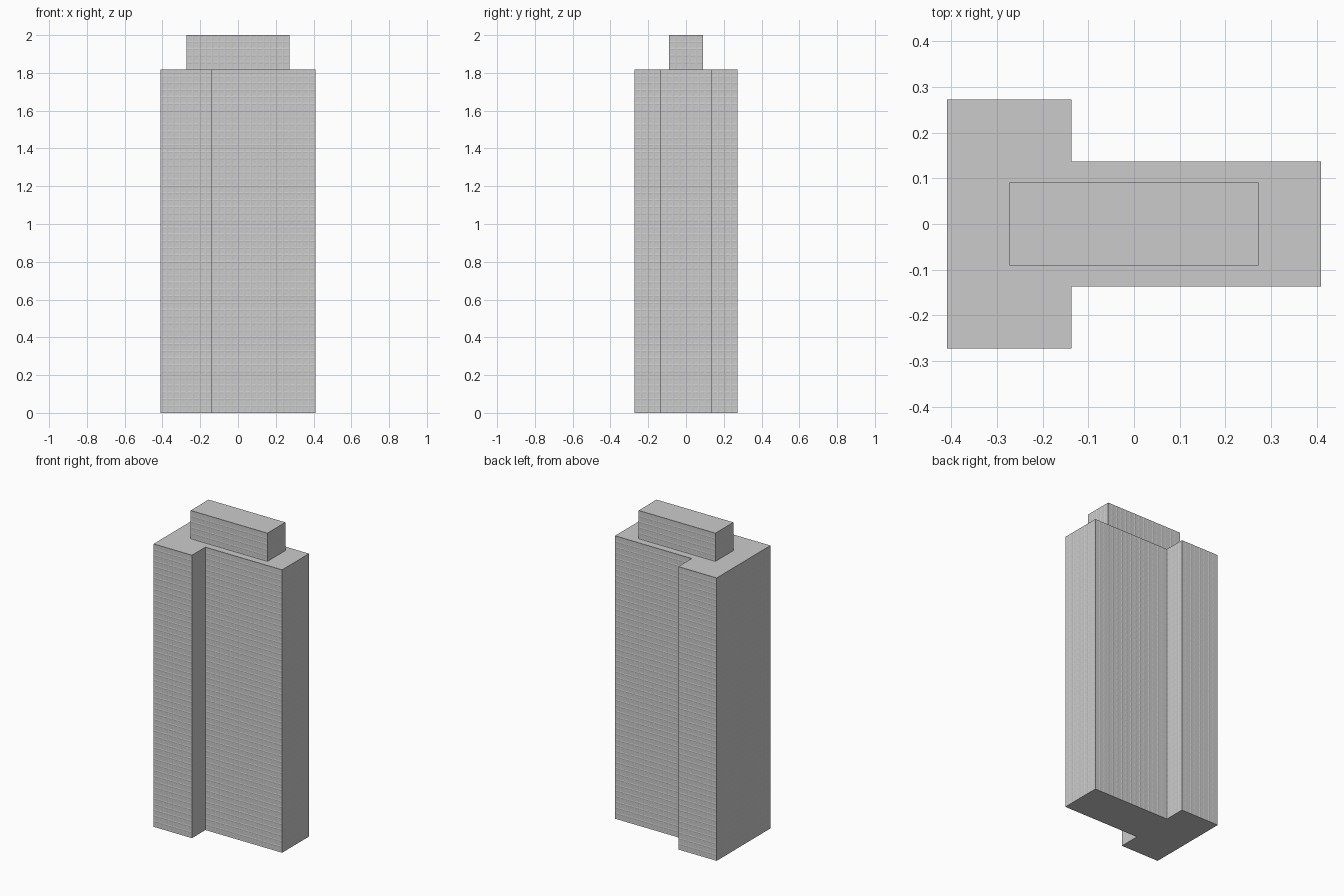
import bpy, bmesh

if "Cube" in bpy.data.objects:
    bpy.data.objects.remove(bpy.data.objects["Cube"])

U = 2 / 22          # module: the building is 22 modules tall
FLOOR = 0.4 * U     # storey height
BAY = 0.375 * U     # window bay width


def windowed_block(name, outline, z0, z1):
    """Prism over a counter-clockwise outline, with a shallow window in every bay."""
    bm = bmesh.new()
    floors = round((z1 - z0) / FLOOR)

    # Walls: a grid of bays along each outline edge
    cells = []
    for (ax, ay), (bx, by) in zip(outline, outline[1:] + outline[:1]):
        length = abs(bx - ax) + abs(by - ay)
        bays = max(1, round(length / BAY))
        grid = [[bm.verts.new((ax + (bx - ax) * i / bays,
                               ay + (by - ay) * i / bays,
                               z0 + (z1 - z0) * j / floors))
                 for i in range(bays + 1)] for j in range(floors + 1)]
        for low, high in zip(grid, grid[1:]):
            for i in range(bays):
                cells.append(bm.faces.new((low[i], low[i + 1], high[i + 1], high[i])))

    # Recessed windows
    bm.normal_update()
    bmesh.ops.inset_individual(bm, faces=cells, thickness=0.009, depth=-0.001)

    # Roof and floor caps
    bm.faces.new([bm.verts.new((x, y, z1)) for x, y in outline])
    bm.faces.new([bm.verts.new((x, y, z0)) for x, y in reversed(outline)])
    bmesh.ops.remove_doubles(bm, verts=bm.verts, dist=1e-5)

    mesh = bpy.data.meshes.new(name)
    bm.to_mesh(mesh)
    bm.free()
    obj = bpy.data.objects.new(name, mesh)
    bpy.context.collection.objects.link(obj)
    return obj


def scaled(points):
    return [(x * U, y * U) for x, y in points]


# T-shaped main tower
windowed_block("tower", scaled([
    (-4.5, -3), (-1.5, -3), (-1.5, -1.5), (4.5, -1.5),
    (4.5, 1.5), (-1.5, 1.5), (-1.5, 3), (-4.5, 3)]), 0, 20 * U)

# Rooftop penthouse
windowed_block("penthouse", scaled([(-3, -1), (3, -1), (3, 1), (-3, 1)]), 20 * U, 22 * U)
